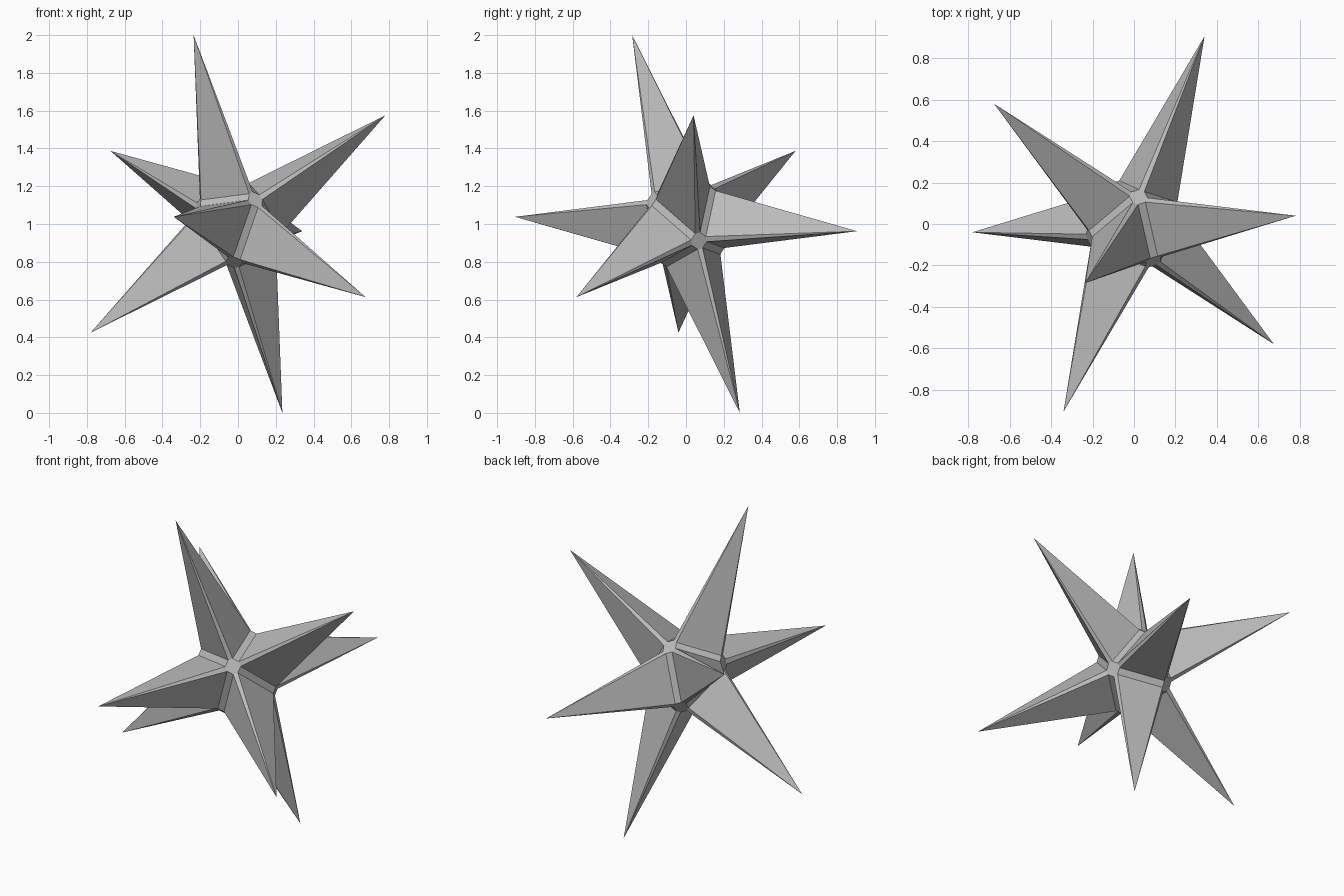
import bpy
import bmesh
import math
from itertools import permutations, product
from mathutils import Matrix, Vector

default = bpy.data.objects.get("Cube")
if default:
    bpy.data.objects.remove(default, do_unlink=True)

# Plain grey material
GREY = (0.5, 0.5, 0.5, 1.0)
grey = bpy.data.materials.new("plain grey")
grey.use_nodes = True
grey.diffuse_color = GREY
shader = next(n for n in grey.node_tree.nodes if n.type == 'BSDF_PRINCIPLED')
shader.inputs["Base Color"].default_value = GREY
shader.inputs["Roughness"].default_value = 0.8

# Three tilted axes of the star: each points through a pair of hubs,
# and each spike tip sits at (+-1, +-1, +-1) along them
AXES = Matrix(((0.0525, 0.22, -0.5075),
               (0.31, -0.4325, -0.1625),
               (0.481, 0.3065, 0.2125)))
PLACE = Matrix.Translation((0, 0, 1)) @ AXES.to_4x4()

STRIP = 0.035   # half width of the strips between spikes
RIDGE = 0.07    # half width of the hubs
HUB = 0.42      # distance of the hubs from the centre


def finish(name, bm):
    """Place the part, turn its faces outwards and link it."""
    bm.transform(PLACE)
    bm.normal_update()
    centre = Vector((0, 0, 1))
    inward = [f for f in bm.faces
              if f.normal.dot(f.calc_center_median() - centre) < 0]
    bmesh.ops.reverse_faces(bm, faces=inward)
    mesh = bpy.data.meshes.new(name)
    bm.to_mesh(mesh)
    bm.free()
    mesh.materials.append(grey)
    obj = bpy.data.objects.new(name, mesh)
    bpy.context.collection.objects.link(obj)


# Core: eight-sided hubs joined by narrow strips, open under each spike
core = bmesh.new()
for corner in permutations((STRIP, RIDGE, HUB)):
    for signs in product((-1, 1), repeat=3):
        core.verts.new([c * s for c, s in zip(corner, signs)])
bmesh.ops.convex_hull(core, input=core.verts[:])
bmesh.ops.dissolve_limit(core, angle_limit=math.radians(1),
                         verts=core.verts[:], edges=core.edges[:])
under_spikes = [f for f in core.faces if len(f.verts) == 6]
bmesh.ops.delete(core, geom=under_spikes, context='FACES')
finish("core", core)

# Spikes: three broad sides with narrow bevelled ridges, meeting at a point
a, b, c = STRIP, RIDGE, HUB
RING = ((a, b, c), (b, a, c), (c, a, b), (c, b, a), (b, c, a), (a, c, b))
for number, signs in enumerate(product((-1, 1), repeat=3), 1):
    spike = bmesh.new()
    tip = spike.verts.new(signs)
    base = [spike.verts.new([p * s for p, s in zip(point, signs)])
            for point in RING]
    for i, vert in enumerate(base):
        spike.faces.new((vert, base[(i + 1) % len(base)], tip))
    finish(f"spike_{number}", spike)
